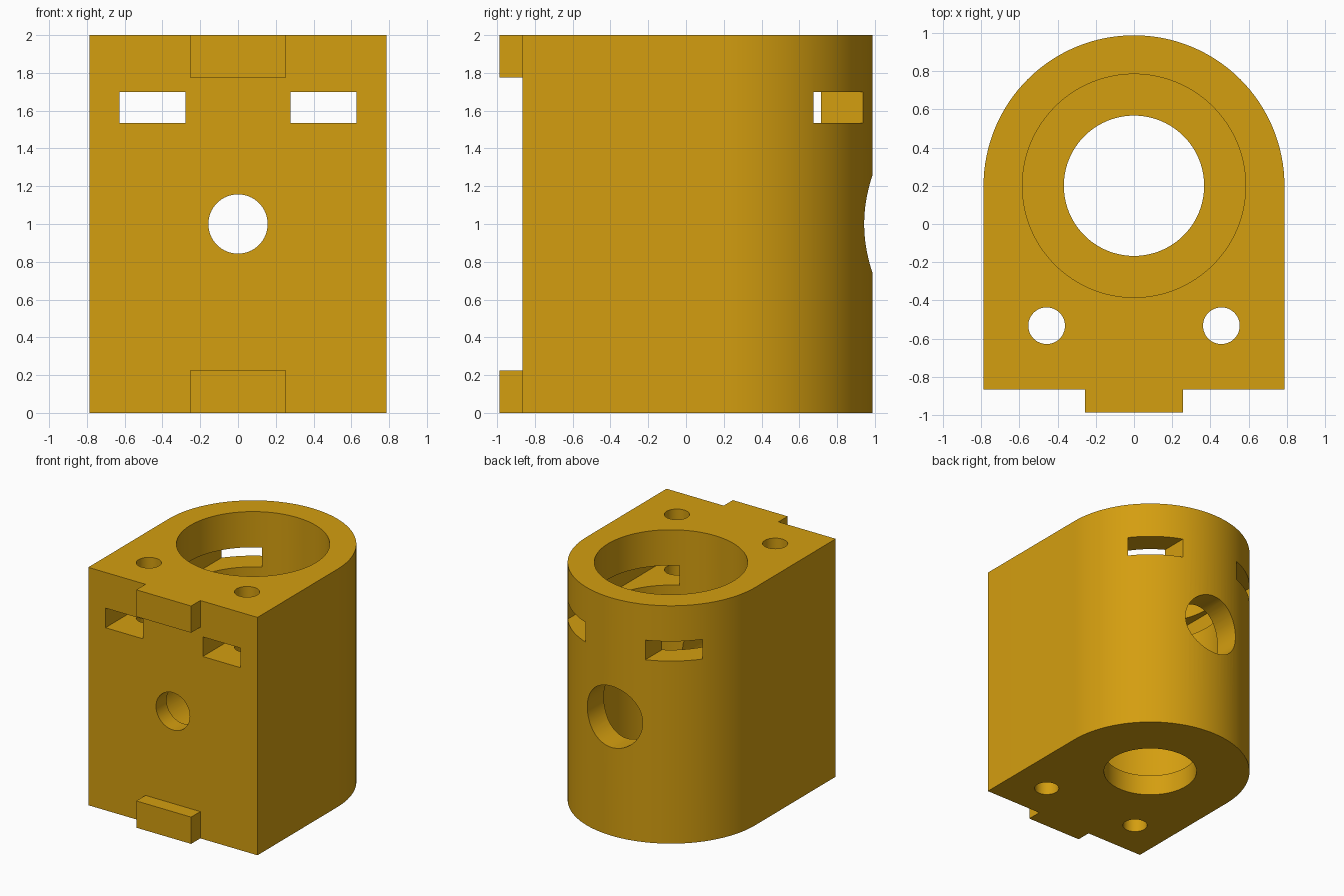
import bpy, bmesh, math

if "Cube" in bpy.data.objects:
    bpy.data.objects.remove(bpy.data.objects["Cube"])

HALF_W, FRONT, ARC_Y, HEIGHT = 0.787, -0.865, 0.2, 2.0

amber = bpy.data.materials.new("amber_plastic")
amber.diffuse_color = (0.658, 0.342, 0.005, 1)
amber.use_nodes = True
amber.node_tree.nodes["Principled BSDF"].inputs["Base Color"].default_value = amber.diffuse_color


def box(name, x0, x1, y0, y1, z0, z1):
    bpy.ops.mesh.primitive_cube_add(size=1, location=((x0 + x1) / 2, (y0 + y1) / 2, (z0 + z1) / 2))
    ob = bpy.context.object
    ob.name = name
    ob.scale = (x1 - x0, y1 - y0, z1 - z0)
    return ob


def rod(name, radius, start, end, sides=96):
    """Cylinder along z or y between two points."""
    along_y = start[1] != end[1]
    bpy.ops.mesh.primitive_cylinder_add(
        vertices=sides, radius=radius, depth=math.dist(start, end),
        location=[(a + b) / 2 for a, b in zip(start, end)],
        rotation=(math.pi / 2 if along_y else 0, 0, 0))
    ob = bpy.context.object
    ob.name = name
    return ob


def combine(target, tool, operation):
    """Apply a boolean and discard the tool object."""
    mod = target.modifiers.new(tool.name, 'BOOLEAN')
    mod.operation, mod.solver, mod.object = operation, 'EXACT', tool
    bpy.context.view_layer.objects.active = target
    bpy.ops.object.modifier_apply(modifier=mod.name)
    bpy.data.objects.remove(tool)


# Housing: square front, half-round back
outline = [(-HALF_W, FRONT), (HALF_W, FRONT)]
outline += [(HALF_W * math.cos(math.pi * i / 64), ARC_Y + HALF_W * math.sin(math.pi * i / 64))
            for i in range(65)]
bm = bmesh.new()
base = bm.faces.new([bm.verts.new((x, y, 0)) for x, y in outline])
ext = bmesh.ops.extrude_face_region(bm, geom=[base])
bmesh.ops.translate(bm, vec=(0, 0, HEIGHT),
                    verts=[v for v in ext["geom"] if isinstance(v, bmesh.types.BMVert)])
bmesh.ops.recalc_face_normals(bm, faces=bm.faces)
mesh = bpy.data.meshes.new("housing")
bm.to_mesh(mesh)
bm.free()
housing = bpy.data.objects.new("housing", mesh)
bpy.context.collection.objects.link(housing)

# Locating tabs at the top and bottom of the front
for z0, z1 in ((0, 0.225), (1.775, HEIGHT)):
    combine(housing, box("front_tab", -0.255, 0.255, -0.987, FRONT + 0.1, z0, z1), 'UNION')

# Main bore with a smaller opening through the floor
combine(housing, rod("main_bore", 0.584, (0, ARC_Y, 0.175), (0, ARC_Y, 2.2), 128), 'DIFFERENCE')
combine(housing, rod("floor_hole", 0.367, (0, ARC_Y, -0.2), (0, ARC_Y, 0.5)), 'DIFFERENCE')

# Screw hole in front, with a wide access hole from the back
combine(housing, rod("screw_hole", 0.157, (0, -1.2, 1), (0, 0, 1), 64), 'DIFFERENCE')
combine(housing, rod("access_hole", 0.258, (0, -0.725, 1), (0, 1.3, 1), 64), 'DIFFERENCE')

# Paired strap slots and vertical pin holes
for s in (-1, 1):
    x0, x1 = sorted((s * 0.278, s * 0.627))
    combine(housing, box("strap_slot", x0, x1, -1.2, 1.2, 1.535, 1.70), 'DIFFERENCE')
    combine(housing, rod("pin_hole", 0.096, (s * 0.457, -0.532, -0.2), (s * 0.457, -0.532, 2.2), 48),
            'DIFFERENCE')

# Finish
housing.data.materials.clear()
housing.data.materials.append(amber)
for p in housing.data.polygons:
    p.material_index = 0
bpy.ops.object.select_all(action='DESELECT')
housing.select_set(True)
bpy.context.view_layer.objects.active = housing
bpy.ops.object.shade_smooth_by_angle(angle=math.radians(30))
